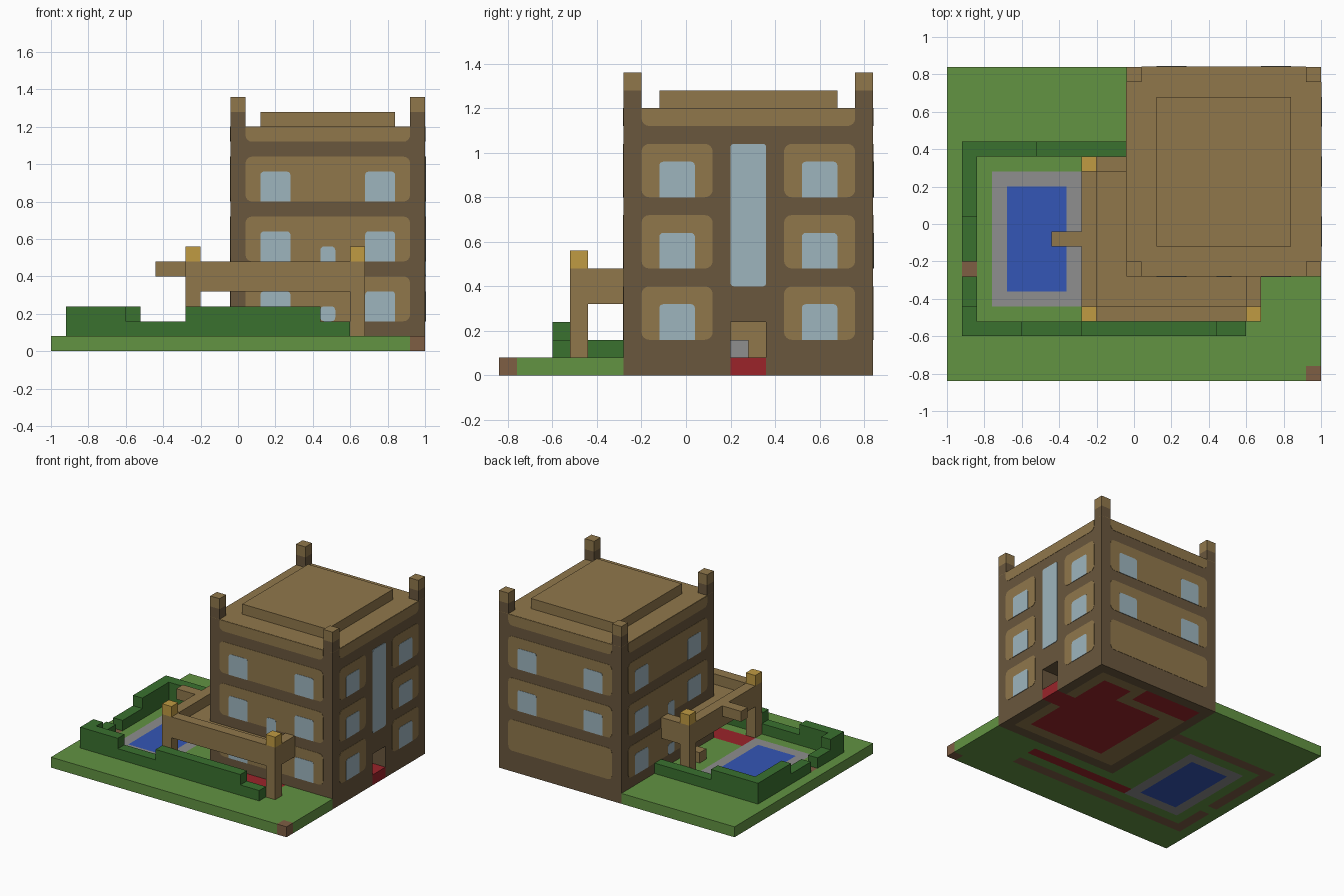
import bpy, bmesh, math
from mathutils import Vector

if "Cube" in bpy.data.objects:
    bpy.data.objects.remove(bpy.data.objects["Cube"])

# Materials
def linear(c):
    c /= 255
    return c / 12.92 if c <= 0.04045 else ((c + 0.055) / 1.055) ** 2.4

def material(name, *rgb):
    m = bpy.data.materials.new(name)
    m.use_nodes = True
    col = [linear(c) for c in rgb] + [1]
    m.diffuse_color = col
    m.node_tree.nodes["Principled BSDF"].inputs["Base Color"].default_value = col
    return m

TAN = material("tan stone", 144, 119, 75)
DARK = material("dark brown stone", 106, 87, 61)
GLASS = material("pale blue glass", 158, 181, 190)
GRASS = material("grass green", 98, 147, 66)
HEDGE = material("hedge green", 58, 113, 47)
GREY = material("grey paving", 142, 142, 142)
WATER = material("pool blue", 52, 86, 182)
GOLD = material("gold", 192, 155, 66)
RED = material("carpet red", 155, 36, 42)
SOIL = material("soil brown", 126, 94, 68)

U = 0.08                    # one block
WEST, EAST, SOUTH, NORTH = -0.04, 1.0, -0.28, 0.84   # house footprint
ROOF = 1.2

def finish(name, bm, mats):
    bmesh.ops.recalc_face_normals(bm, faces=bm.faces)
    me = bpy.data.meshes.new(name)
    bm.to_mesh(me)
    bm.free()
    for m in mats:
        me.materials.append(m)
    ob = bpy.data.objects.new(name, me)
    bpy.context.collection.objects.link(ob)
    return ob

def box(name, mat, x0, x1, y0, y1, z0, z1):
    bm = bmesh.new()
    bmesh.ops.create_cube(bm, size=1)
    for v in bm.verts:
        v.co = (x0 if v.co.x < 0 else x1, y0 if v.co.y < 0 else y1, z0 if v.co.z < 0 else z1)
    return finish(name, bm, [mat])

# Ground: block grid, painted by area (later areas win; last value: lowest height painted)
areas = [
    (SOIL, 0.92, 1, -0.84, -0.76, 0),
    (SOIL, -0.92, 0.6, -0.6, -0.52, 0), (SOIL, -0.92, WEST, 0.36, 0.44, 0),
    (SOIL, -0.92, -0.84, -0.6, 0.44, 0), (GRASS, -0.92, -0.84, -0.28, -0.2, 0),
    (SOIL, -0.92, -0.84, -0.28, -0.2, U),
    (GREY, -0.76, -0.28, -0.44, 0.28, 0), (WATER, -0.68, -0.36, -0.36, 0.2, 0),
    (RED, -0.28, 0.6, -0.44, -0.36, 0), (RED, -0.28, 0.6, -0.36, SOUTH, U),
    (DARK, WEST, EAST, SOUTH, NORTH, 0), (TAN, 0.04, 0.92, -0.2, 0.76, 0),
    (RED, 0.2, 0.84, -0.12, 0.52, 0), (RED, 0.6, 0.84, 0.52, 0.68, 0),
    (RED, 0.04, 0.52, 0.6, 0.76, 0), (RED, 0.84, 1, 0.2, 0.36, 0),
]
bm = bmesh.new()
bmesh.ops.create_grid(bm, x_segments=25, y_segments=21, size=1)
for v in bm.verts:
    v.co.y *= 0.84
ext = bmesh.ops.extrude_face_region(bm, geom=bm.faces[:])
for e in ext["geom"]:
    if isinstance(e, bmesh.types.BMVert):
        e.co.z += U
ground_mats = [GRASS, SOIL, GREY, WATER, RED, DARK, TAN]
E = 0.001
for f in bm.faces:
    c = f.calc_center_median()
    for mat, x0, x1, y0, y1, low in areas:
        if x0 - E < c.x < x1 + E and y0 - E < c.y < y1 + E and c.z >= low - E:
            f.material_index = ground_mats.index(mat)
finish("ground", bm, ground_mats)

# House body, with a doorway recess in the east side
INNER, D0, D1 = 0.68, 0.2, 0.36
box("house_body", DARK, WEST, INNER, SOUTH, NORTH, U, ROOF)
box("house_east_south_wall", DARK, INNER, EAST, SOUTH, D0, U, ROOF)
box("house_east_north_wall", DARK, INNER, EAST, D1, NORTH, U, ROOF)
box("house_east_door_head", DARK, INNER, EAST, D0, D1, 0.24, ROOF)
box("entrance_back_wall", TAN, INNER, INNER + 0.005, D0, D1, U, 0.24)
box("entrance_step", GREY, INNER, 0.76, D0, 0.28, U, 0.16)

# Roof
box("roof_surface", TAN, WEST, EAST, SOUTH, NORTH, ROOF, ROOF + 0.002)
box("roof_slab", TAN, 0.12, 0.84, -0.12, 0.68, ROOF, 1.28)
for i, x in enumerate((WEST, EAST - U)):
    for j, y in enumerate((SOUTH, NORTH - U)):
        box(f"roof_post_{i}{j}", DARK, x, x + U, y, y + U, ROOF, 1.28)
        box(f"roof_post_cap_{i}{j}", TAN, x, x + U, y, y + U, 1.28, 1.36)

# Thin rounded plates on a wall: outward normal and wall position per side
SIDES = {"front": (Vector((0, -1, 0)), -SOUTH), "back": (Vector((0, 1, 0)), NORTH),
         "east": (Vector((1, 0, 0)), EAST), "west": (Vector((-1, 0, 0)), -WEST)}

def plate(name, side, mat, u0, u1, z0, z1, r, thick, rounded="tb"):
    n, dist = SIDES[side]
    along = Vector((abs(n.y), abs(n.x), 0))
    corners = [(u0, z0, 1, 1, "b"), (u1, z0, -1, 1, "b"), (u1, z1, -1, -1, "t"), (u0, z1, 1, -1, "t")]
    pts = []
    for k, (u, z, su, sz, edge) in enumerate(corners):
        if edge not in rounded:
            pts.append((u, z))
            continue
        for s in range(5):
            a = math.pi + (k + s / 4) * math.pi / 2
            pts.append((u + su * r + r * math.cos(a), z + sz * r + r * math.sin(a)))
    bm = bmesh.new()
    f = bm.faces.new([bm.verts.new(n * dist + along * u + Vector((0, 0, z))) for u, z in pts])
    new = bmesh.ops.extrude_face_region(bm, geom=[f])
    for e in new["geom"]:
        if isinstance(e, bmesh.types.BMVert):
            e.co += n * thick
    return finish(f"{side}_{name}", bm, [mat])

# Wall panels and windows on three floors
X_RANGE, Y_RANGE = (0.04, 0.92), (-0.2, 0.76)
X_WINDOWS, Y_WINDOWS = (0.12, 0.68), (-0.12, 0.52)
layout = {"front": ([X_RANGE], X_WINDOWS), "back": ([X_RANGE], X_WINDOWS),
          "west": ([Y_RANGE], Y_WINDOWS), "east": ([(-0.2, 0.12), (0.44, 0.76)], Y_WINDOWS)}
for side, (panels, windows) in layout.items():
    span = X_RANGE if side in ("front", "back") else Y_RANGE
    plate("top_band", side, TAN, *span, 1.12, ROOF, 0.035, 0.002, "b")
    for floor in range(3):
        z = 0.16 + floor * 0.32
        for k, (a, b) in enumerate(panels):
            plate(f"panel_{floor}{k}", side, TAN, a, b, z, z + 0.24, 0.035, 0.002)
        if side == "back" and floor == 0:
            continue
        for k, u in enumerate(windows):
            plate(f"window_{floor}{k}", side, GLASS, u, u + 0.16, z, z + 0.16, 0.018, 0.004, "t")
plate("tall_window", "east", GLASS, D0, D1, 0.4, 1.04, 0.015, 0.004)
for side, u in (("front", 0.44), ("west", 0.2)):
    plate("garden_door_glass", side, GLASS, u, u + U, 0.16, 0.24, 0.02, 0.004)
    plate("balcony_door_glass", side, GLASS, u, u + U, 0.4, 0.56, 0.02, 0.004, "t")

# Balcony wrapping two sides
B0, B1, BX0, BX1, BY1 = 0.32, 0.48, -0.28, 0.68, 0.36
BY0 = -0.52
box("balcony_front_deck", TAN, BX0, BX1, BY0, SOUTH, B0, 0.4)
box("balcony_west_deck", TAN, BX0, WEST, SOUTH, BY1, B0, 0.4)
box("balcony_front_rail", TAN, BX0, BX1, BY0, BY0 + U, 0.4, B1)
box("balcony_east_rail", TAN, BX1 - U, BX1, BY0 + U, SOUTH, 0.4, B1)
box("balcony_west_rail", TAN, BX0, BX0 + U, BY0 + U, BY1, 0.4, B1)
box("balcony_north_rail", TAN, BX0 + U, WEST, BY1 - U, BY1, 0.4, B1)
box("diving_board", TAN, -0.44, BX0, -0.12, -0.04, 0.4, B1)
for i, (x, y) in enumerate([(BX0, BY0), (BX1 - U, BY0), (BX0, BY1 - U)]):
    box(f"balcony_post_{i}", TAN, x, x + U, y, y + U, U, B0)
    box(f"balcony_lamp_{i}", GOLD, x, x + U, y, y + U, B1, 0.56)
box("patio_bench", TAN, -0.2, -0.12, 0.04, 0.12, U, 0.16)

# Hedges
LOW, HIGH = 0.16, 0.24
hedges = [(-0.92, -0.6, "front", HIGH), (-0.6, -0.28, "front", LOW), (-0.28, 0.44, "front", HIGH),
          (0.44, 0.6, "front", LOW), (-0.92, -0.52, "back", HIGH), (-0.52, WEST, "back", LOW),
          (-0.52, -0.44, "west", HIGH), (-0.44, -0.28, "west", LOW), (-0.2, 0.04, "west", LOW),
          (0.04, 0.36, "west", HIGH)]
for i, (a, b, side, top) in enumerate(hedges):
    if side == "west":
        box(f"hedge_west_{i}", HEDGE, -0.92, -0.84, a, b, U, top)
    else:
        y = -0.6 if side == "front" else 0.36
        box(f"hedge_{side}_{i}", HEDGE, a, b, y, y + U, U, top)
